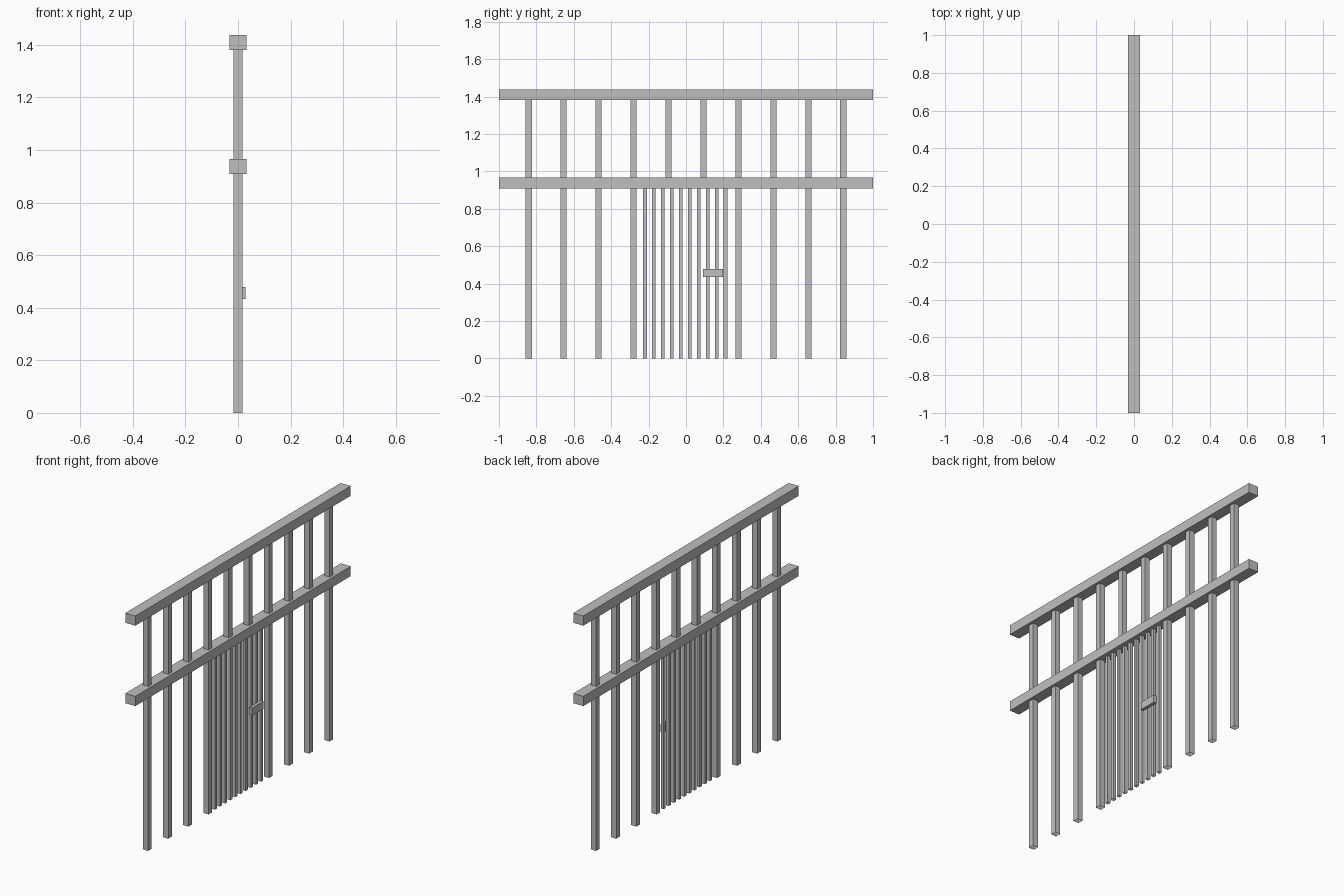
import bpy, bmesh

if "Cube" in bpy.data.objects:
    bpy.data.objects.remove(bpy.data.objects["Cube"])

grey = bpy.data.materials.new("grey_metal")
grey.diffuse_color = (0.52, 0.52, 0.52, 1)
grey.use_nodes = True
grey.node_tree.nodes["Principled BSDF"].inputs["Base Color"].default_value = grey.diffuse_color


def box(name, x, y, z, open_bottom=False):
    """Box from (min, max) ranges on each axis; bars can have open lower ends."""
    bm = bmesh.new()
    bmesh.ops.create_cube(bm, size=1)
    for v in bm.verts:
        v.co = [r[0] + (c + 0.5) * (r[1] - r[0]) for c, r in zip(v.co, (x, y, z))]
    if open_bottom:
        bm.normal_update()
        low = [f for f in bm.faces if f.normal.z < -0.5]
        bmesh.ops.delete(bm, geom=low, context='FACES_ONLY')
    mesh = bpy.data.meshes.new(name)
    bm.to_mesh(mesh)
    bm.free()
    mesh.materials.append(grey)
    obj = bpy.data.objects.new(name, mesh)
    bpy.context.collection.objects.link(obj)
    return obj


def bar(name, y, half, z0, z1, open_bottom=False):
    return box(name, (-half, half), (y - half, y + half), (z0, z1), open_bottom)


# Horizontal rails
for name, z0 in (("lower_rail", 0.909), ("top_rail", 1.381)):
    box(name, (-0.0325, 0.0325), (-1, 1), (z0, z0 + 0.057))

# Main posts; the middle two stop at the lower rail, above the gate
for i in range(10):
    y = (i - 4.5) * 0.187
    over_gate = i in (4, 5)
    bar("short_post" if over_gate else "post", y, 0.0168,
        0.93 if over_gate else 0, 1.40, not over_gate)

# Thin gate bars
for i in range(10):
    bar("gate_bar", -0.004 + (i - 4.5) * 0.0478, 0.0095, 0, 0.93, True)

# Gate latch plate on the +x side
box("gate_latch", (0.009, 0.028), (0.091, 0.198), (0.434, 0.479))
